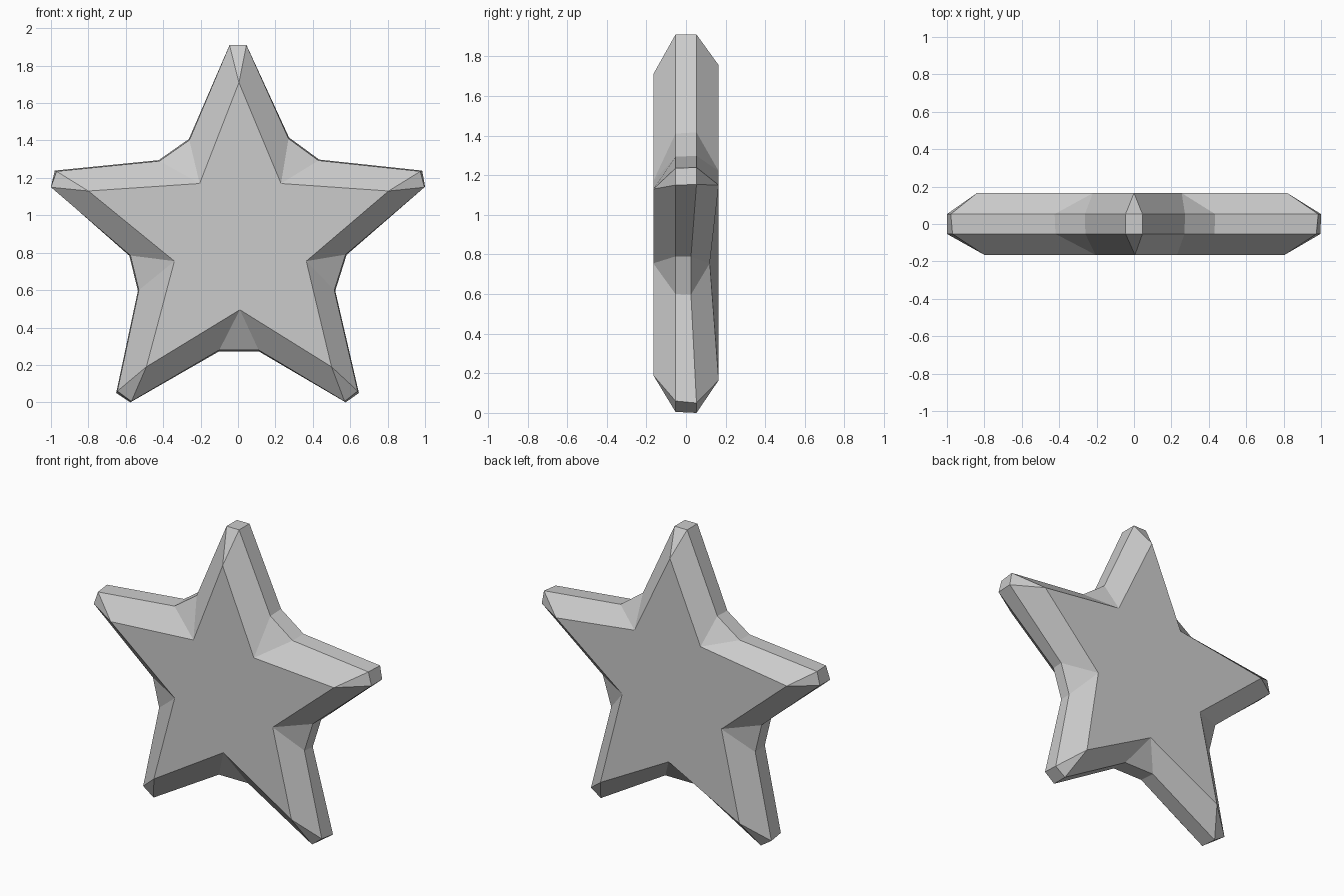
import bpy, bmesh

# Outer outline (x, z), clockwise from the top tip: two corners per tip and per notch
outline = [(-0.045, 1.91), (0.045, 1.91), (0.27, 1.41), (0.43, 1.293),
           (0.975, 1.235), (0.997, 1.15), (0.575, 0.79), (0.515, 0.6),
           (0.64, 0.06), (0.57, 0.005), (0.11, 0.28), (-0.1, 0.28),
           (-0.57, 0.005), (-0.645, 0.06), (-0.53, 0.6), (-0.575, 0.785),
           (-1.0, 1.15), (-0.97, 1.235), (-0.42, 1.29), (-0.26, 1.402)]
# Raised star faces: one corner per tip and per notch
front_star = [(0.005, 1.71), (0.23, 1.17), (0.805, 1.13), (0.365, 0.755),
              (0.5, 0.19), (0.01, 0.495), (-0.49, 0.19), (-0.34, 0.755),
              (-0.8, 1.13), (-0.205, 1.17)]
back_star = [(0.0, 1.755), (0.255, 1.22), (0.82, 1.15), (0.375, 0.755),
             (0.5, 0.165), (0.01, 0.43), (-0.5, 0.165), (-0.37, 0.745),
             (-0.84, 1.15), (-0.22, 1.24)]

bm = bmesh.new()


def ring(points, y):
    return [bm.verts.new((x, y, z)) for x, z in points]


# Back outline is very slightly larger than the front one
grown = [(max(-1, min(1, x * 1.01)), max(0, min(1.91, 0.9 + (z - 0.9) * 1.012)))
         for x, z in outline]
rim_f, rim_b = ring(outline, -0.053), ring(grown, 0.053)
star_f, star_b = ring(front_star, -0.165), ring(back_star, 0.165)

# The lower right notch sits shallower at the back
star_b[3].co.y = 0.12
rim_b[6].co.y = rim_b[7].co.y = 0.025

# Rim band
for i in range(20):
    j = (i + 1) % 20
    bm.faces.new((rim_f[i], rim_f[j], rim_b[j], rim_b[i]))

# Bevelled sides and star face, front and back
for rim, star in ((rim_f, star_f), (rim_b, star_b)):
    for k in range(10):
        n = (k + 1) % 10
        bm.faces.new((rim[2 * k], rim[2 * k + 1], star[k]))
        bm.faces.new((rim[2 * k + 1], rim[2 * n], star[n], star[k]))
    bm.faces.new(star)

bmesh.ops.recalc_face_normals(bm, faces=bm.faces)
mesh = bpy.data.meshes.new("star")
bm.to_mesh(mesh)
bm.free()
bpy.context.collection.objects.link(bpy.data.objects.new("star", mesh))
